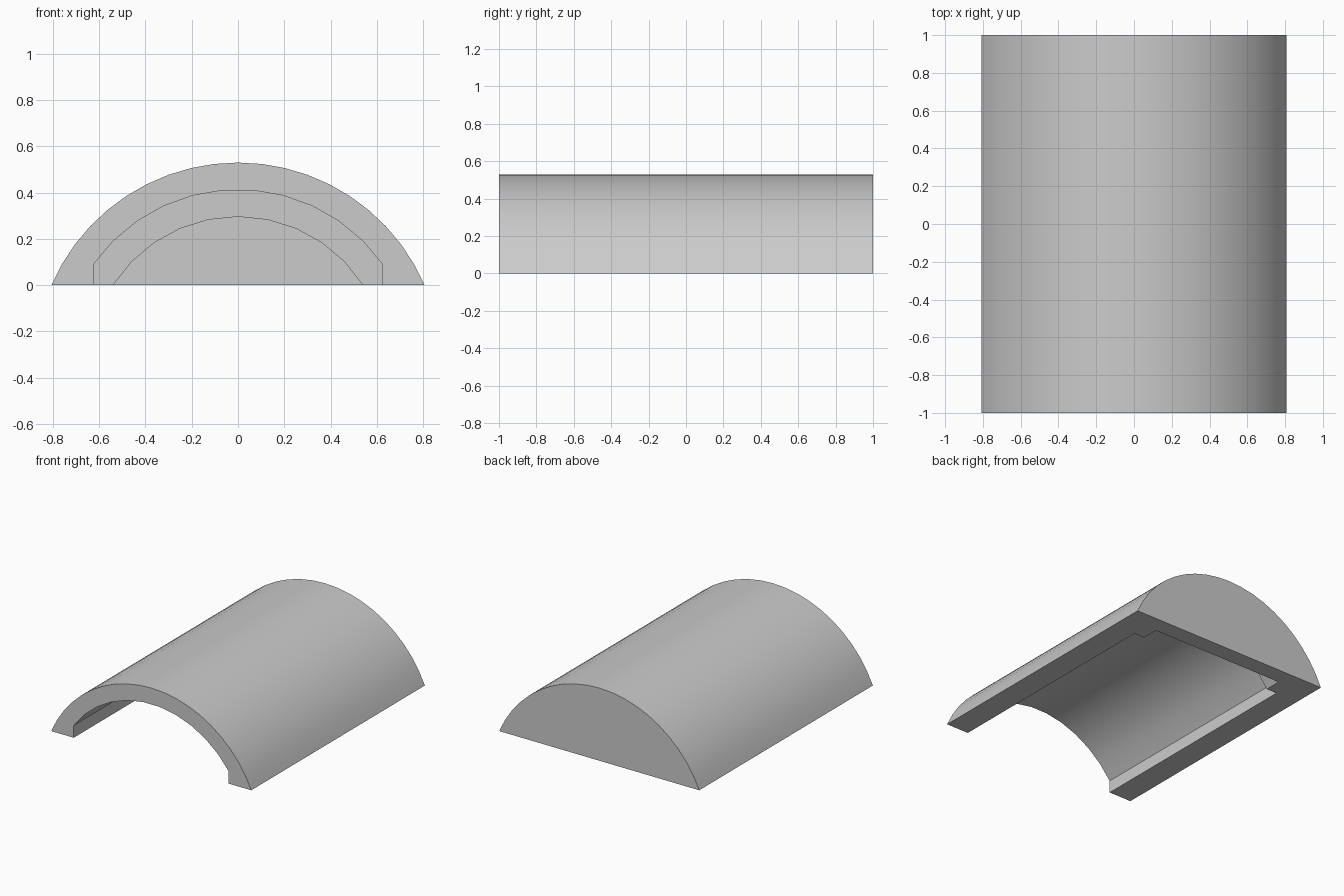
import bpy, bmesh, math

cube = bpy.data.objects.get("Cube")
if cube:
    bpy.data.objects.remove(cube, do_unlink=True)

grey = bpy.data.materials.new("plain grey")
grey.use_nodes = True
colour = (0.6, 0.6, 0.6, 1)
grey.diffuse_color = colour
grey.node_tree.nodes["Principled BSDF"].inputs["Base Color"].default_value = colour


def arch(half, spring, top, segments):
    """Points along a circular arc from right spring to left spring."""
    rise = top - spring
    radius = (half * half + rise * rise) / (2 * rise)
    angle = math.atan2(half, radius - rise)
    steps = [angle * (1 - 2 * i / segments) for i in range(segments + 1)]
    return [(radius * math.sin(a), top - radius + radius * math.cos(a)) for a in steps]


def extrude_profile(name, points, front, back):
    """Solid prism along y from an x-z profile."""
    bm = bmesh.new()
    face = bm.faces.new([bm.verts.new((x, front, z)) for x, z in points])
    moved = bmesh.ops.extrude_face_region(bm, geom=[face])["geom"]
    verts = [v for v in moved if isinstance(v, bmesh.types.BMVert)]
    bmesh.ops.translate(bm, verts=verts, vec=(0, back - front, 0))
    bmesh.ops.recalc_face_normals(bm, faces=bm.faces)
    mesh = bpy.data.meshes.new(name)
    bm.to_mesh(mesh)
    bm.free()
    mesh.materials.append(grey)
    obj = bpy.data.objects.new(name, mesh)
    bpy.context.collection.objects.link(obj)
    return obj


def carve(target, half, spring, top, segments, back):
    """Cut an arched recess, open at the front and underneath."""
    points = [(half, -0.2)] + arch(half, spring, top, segments) + [(-half, -0.2)]
    cutter = extrude_profile("recess_cutter", points, -1.2, back)
    cutter.hide_render = True
    mod = target.modifiers.new("recess", "BOOLEAN")
    mod.operation = "DIFFERENCE"
    mod.solver = "EXACT"
    mod.object = cutter
    bpy.ops.object.modifier_apply(modifier=mod.name)
    bpy.data.objects.remove(cutter, do_unlink=True)


# Arched outer shell with a closed back end
shell = extrude_profile("arched_cover", arch(0.807, 0, 0.53, 20), -1, 1)
bpy.context.view_layer.objects.active = shell
shell.select_set(True)

# Main channel, then the smaller pocket beyond its end wall
carve(shell, 0.625, 0.09, 0.413, 11, 0.75)
carve(shell, 0.54, 0, 0.296, 10, 0.875)

bpy.ops.object.shade_smooth_by_angle(angle=math.radians(25))
